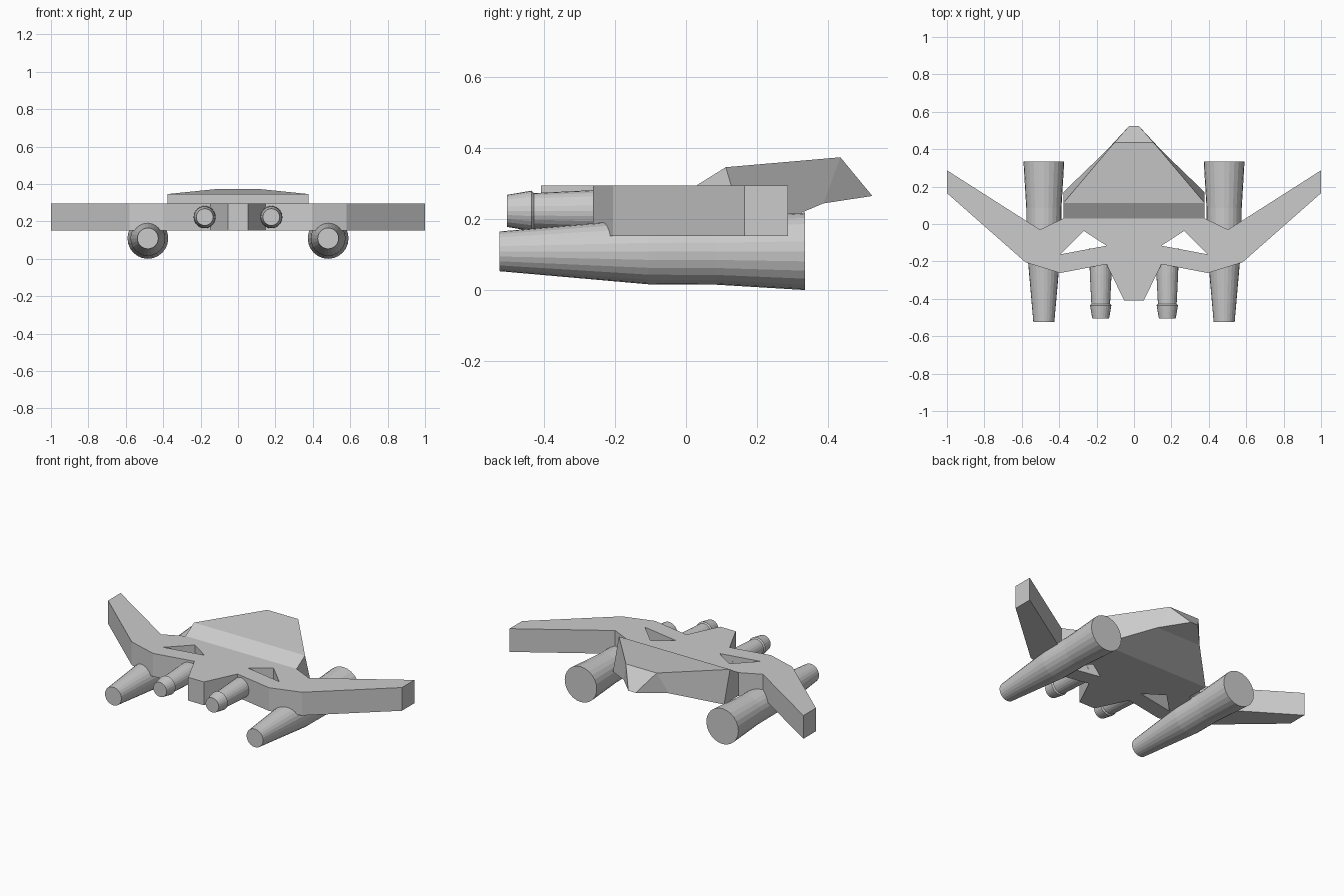
import bpy, bmesh
from math import sin, cos, pi

if "Cube" in bpy.data.objects:
    bpy.data.objects.remove(bpy.data.objects["Cube"])


def finish(name, bm):
    bmesh.ops.recalc_face_normals(bm, faces=bm.faces[:])
    me = bpy.data.meshes.new(name)
    bm.to_mesh(me)
    bm.free()
    ob = bpy.data.objects.new(name, me)
    bpy.context.collection.objects.link(ob)
    return ob


def turned(name, x, z, profile, sides=24):
    """Body of revolution along y from (y, radius) pairs, with end caps."""
    bm = bmesh.new()
    rings = []
    for y, r in profile:
        rings.append([bm.verts.new((x + r * cos(2 * pi * i / sides), y,
                                    z + r * sin(2 * pi * i / sides)))
                      for i in range(sides)])
    for a, b in zip(rings, rings[1:]):
        for i in range(sides):
            j = (i + 1) % sides
            bm.faces.new((a[i], a[j], b[j], b[i]))
    bm.faces.new(rings[0])
    bm.faces.new(rings[-1])
    return finish(name, bm)


# Wing plate: flat outline with two triangular openings, extruded upward
hole_out, hole_back, hole_in = (0.393, -0.162), (0.268, -0.037), (0.147, -0.116)
root, notch = (0.378, 0.03), (0.147, -0.215)
inner = [(0, 0.03), root, hole_back, hole_in, notch, (0.053, -0.408), (0, -0.408)]
outer = [root, (0.503, -0.03), (1.0, 0.287), (1.0, 0.165), (0.58, -0.205),
         (0.395, -0.262), notch, hole_in, hole_out, hole_back]
bm = bmesh.new()
for s in (1, -1):
    for outline in (inner, outer):
        pts = outline if s > 0 else outline[::-1]
        bm.faces.new([bm.verts.new((s * x, y, 0.152)) for x, y in pts])
bmesh.ops.remove_doubles(bm, verts=bm.verts[:], dist=0.0005)
res = bmesh.ops.extrude_face_region(bm, geom=bm.faces[:], use_keep_orig=True)
bmesh.ops.translate(bm, vec=(0, 0, 0.143),
                    verts=[g for g in res["geom"] if isinstance(g, bmesh.types.BMVert)])
finish("wing_plate", bm)

# Tapered rear hull: half profile mirrored across x and skinned
half = [(0.378, 0.03, 0.152), (0.378, 0.03, 0.295), (0.378, 0.112, 0.346),
        (0.105, 0.435, 0.374), (0.025, 0.525, 0.265), (0.153, 0.387, 0.244),
        (0.378, 0.17, 0.152)]
bm = bmesh.new()
R = [bm.verts.new(p) for p in half]
L = [bm.verts.new((-x, y, z)) for x, y, z in half]
for i in range(len(half)):
    j = (i + 1) % len(half)
    bm.faces.new((R[i], R[j], L[j], L[i]))
for side in (R, L):
    for idx in ((0, 1, 2, 6), (2, 3, 5, 6), (3, 4, 5)):
        bm.faces.new([side[k] for k in idx])
finish("rear_hull", bm)

# Engine pods below the wings and small thrusters beside the nose
for s, label in ((1, "right"), (-1, "left")):
    turned("engine_pod_" + label, s * 0.482, 0.109,
           [(-0.525, 0.056), (-0.105, 0.093), (0.085, 0.094), (0.335, 0.109)])
    turned("thruster_" + label, s * 0.178, 0.223,
           [(-0.505, 0.045), (-0.435, 0.057), (-0.428, 0.05), (-0.27, 0.058),
            (-0.13, 0.062)])
